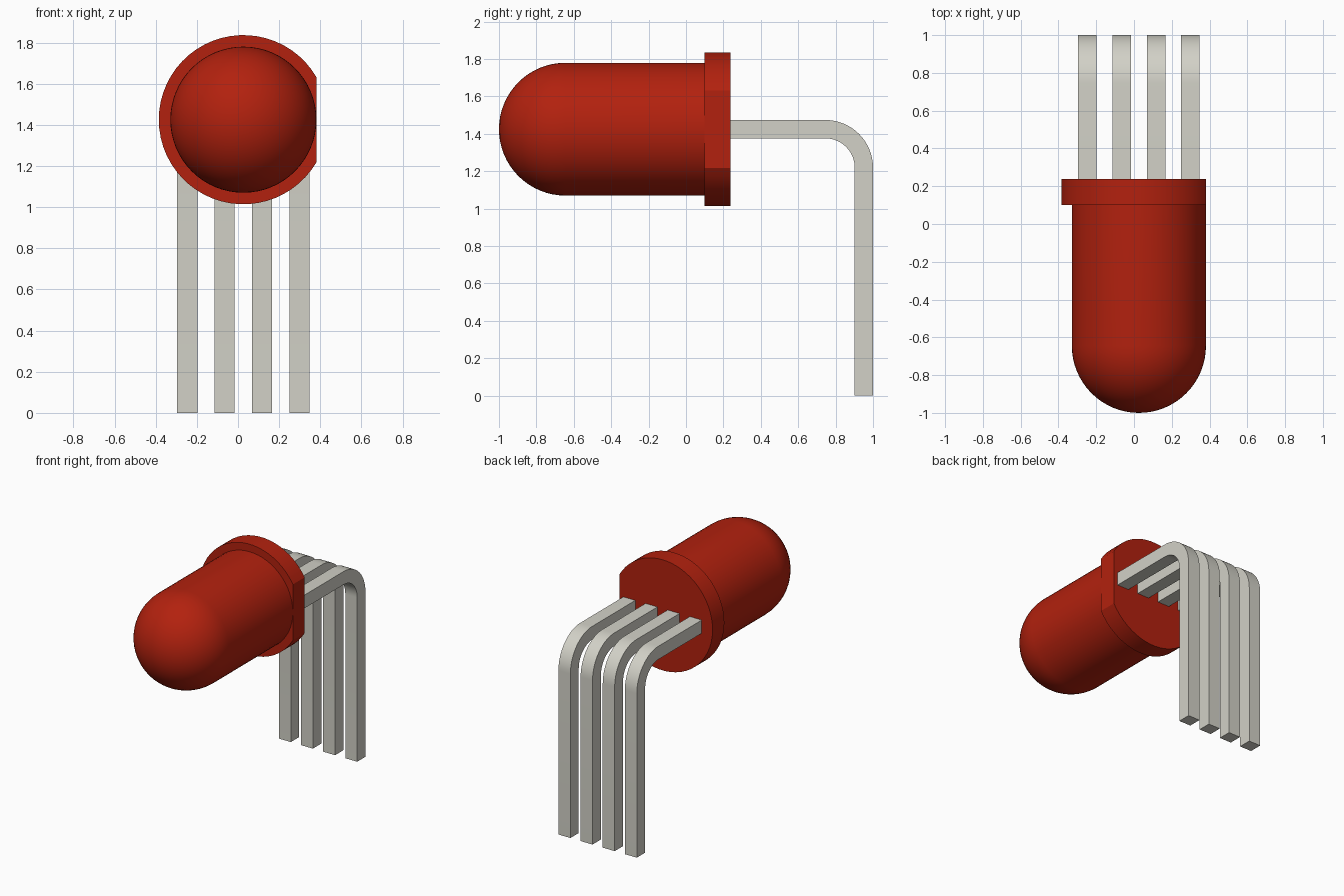
import bpy, bmesh, math
from mathutils import Vector

cube = bpy.data.objects.get("Cube")
if cube:
    bpy.data.objects.remove(cube, do_unlink=True)


def material(name, rgb):
    mat = bpy.data.materials.new(name)
    mat.use_nodes = True
    mat.diffuse_color = (*rgb, 1)
    mat.node_tree.nodes["Principled BSDF"].inputs["Base Color"].default_value = (*rgb, 1)
    return mat


red = material("red_plastic", (0.448, 0.0152, 0.0044))
metal = material("pale_metal", (0.645, 0.638, 0.572))


def finish(bm, name, mat, angle=30):
    bmesh.ops.recalc_face_normals(bm, faces=bm.faces)
    mesh = bpy.data.meshes.new(name)
    bm.to_mesh(mesh)
    bm.free()
    obj = bpy.data.objects.new(name, mesh)
    bpy.context.collection.objects.link(obj)
    mesh.materials.append(mat)
    bpy.ops.object.select_all(action='DESELECT')
    obj.select_set(True)
    bpy.context.view_layer.objects.active = obj
    bpy.ops.object.shade_smooth_by_angle(angle=math.radians(angle))
    return obj


def prism(name, outline, depth, mat):
    """Extrude a closed outline along the depth vector."""
    bm = bmesh.new()
    face = bm.faces.new([bm.verts.new(p) for p in outline])
    ext = bmesh.ops.extrude_face_region(bm, geom=[face], use_keep_orig=True)
    verts = [g for g in ext["geom"] if isinstance(g, bmesh.types.BMVert)]
    bmesh.ops.translate(bm, verts=verts, vec=depth)
    return finish(bm, name, mat)


CX, CZ = 0.026, 1.425              # lens axis
BODY_R, RIM_R = 0.355, 0.411
RIM_FRONT, RIM_BACK = 0.10, 0.238

# Domed lens: quarter circle plus straight wall, spun round the y axis
bm = bmesh.new()
steps = 16
profile = []
for i in range(steps + 1):
    a = math.pi / 2 * i / steps
    profile.append((CX + BODY_R * math.sin(a), -1 + BODY_R * (1 - math.cos(a)), CZ))
profile += [(CX + BODY_R, RIM_FRONT, CZ), (CX, RIM_FRONT, CZ)]
verts = [bm.verts.new(p) for p in profile]
edges = [bm.edges.new(pair) for pair in zip(verts, verts[1:])]
bmesh.ops.spin(bm, geom=verts + edges, cent=(CX, 0, CZ), axis=(0, 1, 0),
               angle=math.tau, steps=64, use_duplicate=False)
bmesh.ops.remove_doubles(bm, verts=bm.verts, dist=0.0005)
finish(bm, "domed_lens", red)

# Rim: a disc with one flat on its left side
flat = math.acos(BODY_R / RIM_R)
count = 48
rim = []
for i in range(count + 1):
    a = flat + (math.tau - 2 * flat) * i / count
    rim.append((CX + RIM_R * math.cos(a), RIM_FRONT, CZ + RIM_R * math.sin(a)))
prism("flanged_rim", rim, Vector((0, RIM_BACK - RIM_FRONT, 0)), red)

# Bent leads: square bars leaving the back and turning down
LEAD, OUTER, SPACING = 0.098, 0.255, 0.182
bend_y, bend_z = 1 - OUTER, CZ + LEAD / 2 - OUTER


def arc(radius):
    angles = [math.pi / 2 * (1 - i / 16) for i in range(17)]
    return [(bend_y + radius * math.cos(a), bend_z + radius * math.sin(a)) for a in angles]


side = [(RIM_BACK, CZ + LEAD / 2)] + arc(OUTER) + [(1, 0), (1 - LEAD, 0)]
side += arc(OUTER - LEAD)[::-1] + [(RIM_BACK, CZ - LEAD / 2)]
for n in range(4):
    x = CX + (n - 1.5) * SPACING - LEAD / 2
    prism(f"bent_lead_{n + 1}", [(x, y, z) for y, z in side], Vector((LEAD, 0, 0)), metal)
